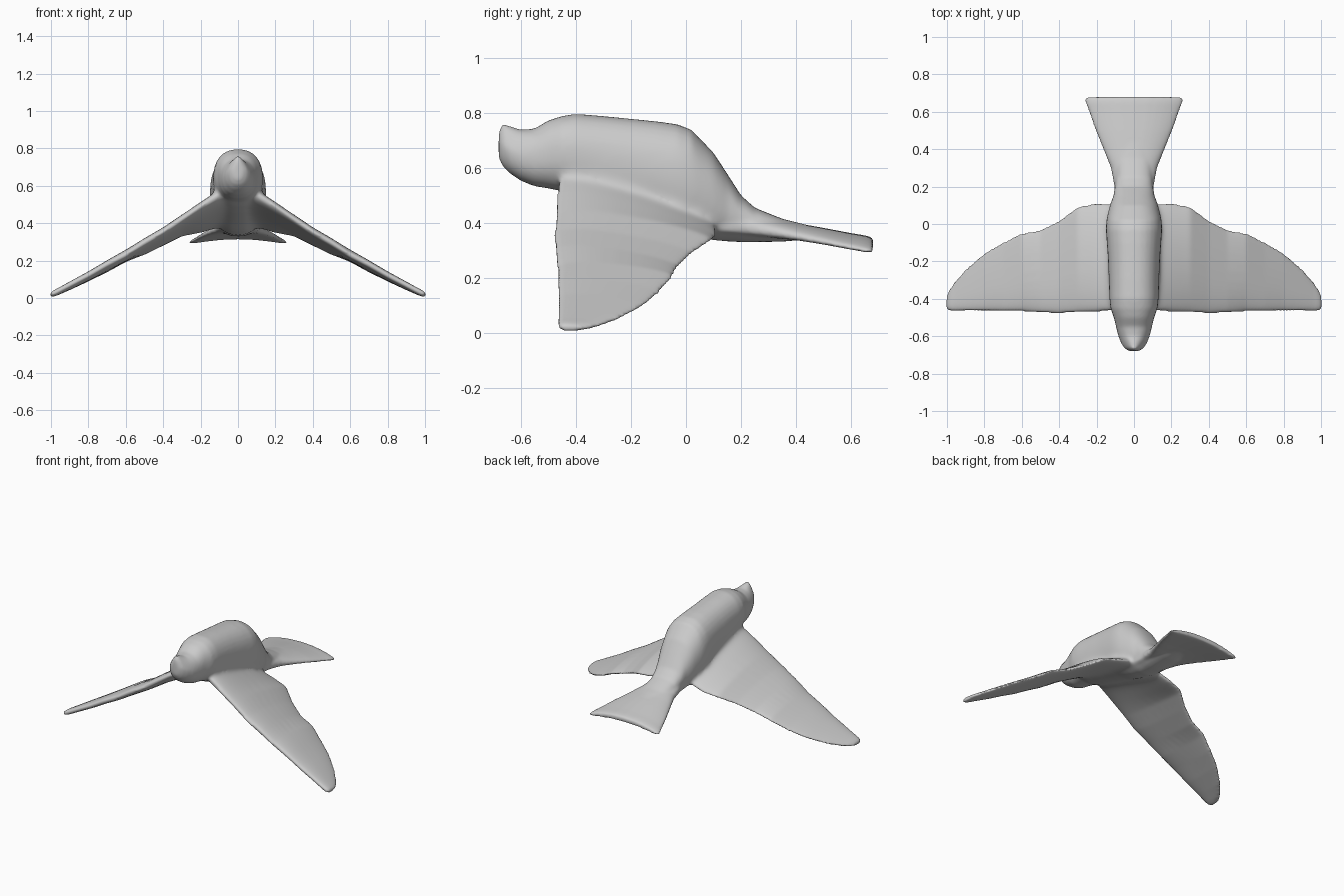
import bpy, bmesh, math

if "Cube" in bpy.data.objects:
    bpy.data.objects.remove(bpy.data.objects["Cube"])

grey = bpy.data.materials.new("soft grey")
grey.diffuse_color = (0.6, 0.6, 0.6, 1)
grey.use_nodes = True
grey.node_tree.nodes["Principled BSDF"].inputs["Base Color"].default_value = grey.diffuse_color
N = 32


def loft(name, rings):
    """Skin a series of closed rings and cap both ends."""
    bm = bmesh.new()
    loops = [[bm.verts.new(p) for p in r] for r in rings]
    for a, b in zip(loops, loops[1:]):
        for i in range(len(a)):
            j = (i + 1) % len(a)
            bm.faces.new((a[i], a[j], b[j], b[i]))
    bm.faces.new(loops[0])
    bm.faces.new(loops[-1])
    bmesh.ops.recalc_face_normals(bm, faces=bm.faces)
    me = bpy.data.meshes.new(name)
    bm.to_mesh(me)
    bm.free()
    ob = bpy.data.objects.new(name, me)
    bpy.context.collection.objects.link(ob)
    me.materials.append(grey)
    return ob


def oval(power=2.0):
    """Unit superellipse points."""
    out = []
    for i in range(N):
        a = 2 * math.pi * i / N
        c, s = math.cos(a), math.sin(a)
        out.append((math.copysign(abs(c) ** (2 / power), c),
                    math.copysign(abs(s) ** (2 / power), s)))
    return out


# Body with head: y, half width, top z, bottom z
body_sections = [
    (-.68, .025, .735, .635), (-.665, .05, .762, .605), (-.64, .068, .752, .58),
    (-.60, .084, .738, .553), (-.55, .096, .742, .533), (-.50, .108, .772, .525),
    (-.45, .126, .788, .515), (-.40, .132, .796, .49), (-.30, .135, .788, .455),
    (-.20, .139, .778, .425), (-.10, .146, .768, .395), (-.03, .152, .758, .37),
    (.02, .150, .738, .355), (.10, .130, .655, .337), (.15, .110, .578, .333),
    (.20, .102, .50, .33), (.25, .098, .455, .33), (.35, .09, .415, .332),
    (.45, .06, .39, .34)]
rings = []
for y, w, top, bot in body_sections:
    mid, h = (top + bot) / 2, (top - bot) / 2
    ring = []
    for c, s in oval(2.3):
        # head end narrows towards a small crest at the top
        pinch = 1 - .55 * max(0, s) * max(0, min(1, (-.58 - y) / .08))
        ring.append((w * c * pinch, y, mid + h * s))
    rings.append(ring)
body = loft("body", rings)

# Fanned tail: y, half width, centre z, half thickness
tail_sections = [
    (.10, .10, .40, .04), (.20, .105, .40, .045), (.30, .124, .385, .036),
    (.40, .165, .372, .028), (.50, .207, .358, .024), (.60, .243, .342, .021),
    (.65, .262, .335, .02), (.680, .262, .33, .016)]
tail = loft("tail", [[(w * c, y, z + t * s - .036 * c * c * w / .26)
                      for c, s in oval(2.6)] for y, w, z, t in tail_sections])

# Wing: x, leading y, leading z, trailing y, trailing z, thickness
wing_sections = [
    (.04, -.44, .57, .11, .39, .13), (.12, -.465, .54, .11, .38, .12),
    (.20, -.47, .49, .118, .355, .105), (.30, -.472, .422, .095, .338, .088),
    (.40, -.48, .355, .02, .288, .08), (.50, -.475, .297, -.03, .24, .077),
    (.60, -.468, .232, -.048, .205, .073), (.70, -.468, .18, -.095, .148, .066),
    (.80, -.466, .122, -.155, .10, .06), (.90, -.466, .07, -.24, .054, .052),
    (.96, -.468, .038, -.31, .03, .046), (.985, -.466, .026, -.345, .022, .042),
    (1.004, -.455, .019, -.385, .017, .026)]


def wing(name, side):
    rings = []
    for x, yl, zl, yt, zt, t in wing_sections:
        ring = []
        for c, s in oval(2.4):
            u = (c + 1) / 2                       # 0 leading, 1 trailing
            thick = t * (.5 - .22 * u)
            bow = .05 * u * (1 - u) * (1 - x)
            ring.append((side * x, yl + (yt - yl) * u,
                         zl + (zt - zl) * u + bow + thick * s))
        rings.append(ring)
    return loft(name, rings)


parts = [body, tail, wing("left_wing", -1), wing("right_wing", 1)]

# Fuse everything into one skin
bpy.ops.object.select_all(action='DESELECT')
for p in parts:
    p.select_set(True)
bpy.context.view_layer.objects.active = body
bpy.ops.object.join()
body.name = "bird"
remesh = body.modifiers.new("fuse", 'REMESH')
remesh.mode = 'VOXEL'
remesh.voxel_size = .009
remesh.use_smooth_shade = True
bpy.ops.object.modifier_apply(modifier="fuse")


def ramp(v, a, b):
    return max(0, min(1, (v - a) / (b - a)))


# Blend the wing roots broadly into the flanks and belly
root = body.vertex_groups.new(name="wing_root")
for v in body.data.vertices:
    x, y, z = abs(v.co.x), v.co.y, v.co.z
    weight = (ramp(x, .04, .09) * ramp(x, .32, .22) * ramp(y, -.47, -.41)
              * ramp(y, .13, .06) * ramp(z, .68, .60))
    if weight > 0:
        root.add([v.index], weight, 'REPLACE')
blend = body.modifiers.new("blend", 'SMOOTH')
blend.factor, blend.iterations, blend.vertex_group = .5, 70, "wing_root"
soften = body.modifiers.new("soften", 'SMOOTH')
soften.factor, soften.iterations = .5, 8
for m in ("blend", "soften"):
    bpy.ops.object.modifier_apply(modifier=m)
body.data.materials.clear()
body.data.materials.append(grey)
for f in body.data.polygons:
    f.material_index = 0
    f.use_smooth = True
